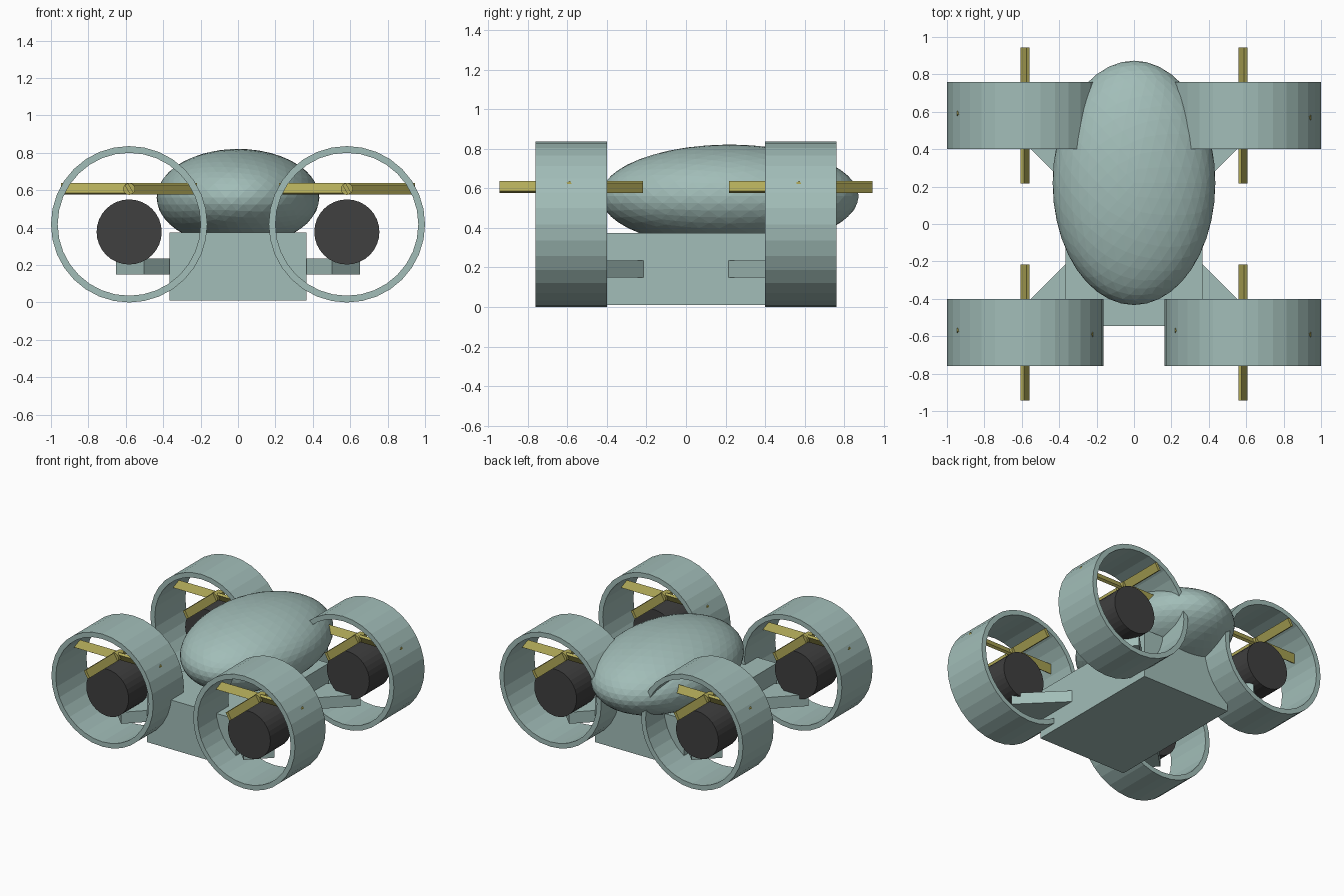
import bpy, bmesh, math
from mathutils import Matrix, Vector

if "Cube" in bpy.data.objects:
    bpy.data.objects.remove(bpy.data.objects["Cube"])


def material(name, rgb):
    m = bpy.data.materials.new(name)
    m.diffuse_color = (*rgb, 1)
    m.use_nodes = True
    m.node_tree.nodes["Principled BSDF"].inputs["Base Color"].default_value = m.diffuse_color
    return m


SHELL = material("shell_teal", (0.36, 0.51, 0.48))
DARK = material("motor_dark", (0.05, 0.05, 0.05))
GOLD = material("blade_gold", (0.45, 0.41, 0.10))

X, Y = 0.582, 0.58          # rotor unit centre
ALONG_Y = Matrix.Rotation(math.pi / 2, 4, 'X')


def finish(name, bm, mat, loc=(0, 0, 0)):
    bmesh.ops.recalc_face_normals(bm, faces=bm.faces)
    mesh = bpy.data.meshes.new(name)
    bm.to_mesh(mesh)
    bm.free()
    mesh.materials.append(mat)
    ob = bpy.data.objects.new(name, mesh)
    ob.location = loc
    bpy.context.collection.objects.link(ob)
    return ob


def add_box(bm, size, centre=(0, 0, 0), rot=Matrix()):
    bmesh.ops.create_cube(bm, size=1, matrix=rot @ Matrix.Translation(centre) @ Matrix.Diagonal((*size, 1)))


def add_cylinder(bm, r, depth, segs=32):
    bmesh.ops.create_cone(bm, cap_ends=True, segments=segs, radius1=r, radius2=r,
                          depth=depth, matrix=ALONG_Y)


def duct(name, loc, outer=0.418, inner=0.382, half=0.18, segs=32):
    # rectangular section swept round the y axis
    bm = bmesh.new()
    section = [(outer, -half), (outer, half), (inner, half), (inner, -half)]
    rings = []
    for i in range(segs):
        a = 2 * math.pi * i / segs
        rings.append([bm.verts.new((r * math.cos(a), y, r * math.sin(a))) for r, y in section])
    for i in range(segs):
        p, q = rings[i], rings[(i + 1) % segs]
        for j in range(4):
            k = (j + 1) % 4
            bm.faces.new((p[j], p[k], q[k], q[j]))
    finish(name, bm, SHELL, loc)


def propeller(name, loc):
    # four pitched blades and a small hub
    bm = bmesh.new()
    pitch = Matrix.Rotation(math.radians(-60), 4, 'X')
    for i in range(4):
        spin = Matrix.Rotation(i * math.pi / 2, 4, 'Z')
        add_box(bm, (0.363, 0.06, 0.02), (0.1815, 0, 0), spin @ pitch)
    add_cylinder(bm, 0.032, 0.07, 16)
    finish(name, bm, GOLD, loc)


# central box body
bm = bmesh.new()
add_box(bm, (0.73, 1.09, 0.365), (0, 0, 0.1925))
finish("body", bm, SHELL)

# egg-shaped canopy
bm = bmesh.new()
bmesh.ops.create_icosphere(bm, subdivisions=4, radius=1,
                           matrix=Matrix.Diagonal((0.435, 0.653, 0.261, 1)))
finish("canopy", bm, SHELL, (0, 0.22, 0.56))

# four rotor units: diagonal arm, motor, duct, propeller
for sy, end in ((-1, "front"), (1, "back")):
    for sx, side in ((-1, "left"), (1, "right")):
        tag = f"{end}_{side}"
        bm = bmesh.new()
        turn = Matrix.Rotation(math.atan2(sy, sx), 4, 'Z')
        add_box(bm, (0.60, 0.212, 0.085), (0.517, 0, 0.1925), turn)
        finish("arm_" + tag, bm, SHELL)

        bm = bmesh.new()
        add_cylinder(bm, 0.174, 0.24)
        finish("motor_" + tag, bm, DARK, (sx * X, sy * Y, 0.377))

        duct("duct_" + tag, (sx * X, sy * Y, 0.418))
        propeller("propeller_" + tag, (sx * X, sy * Y, 0.607))
